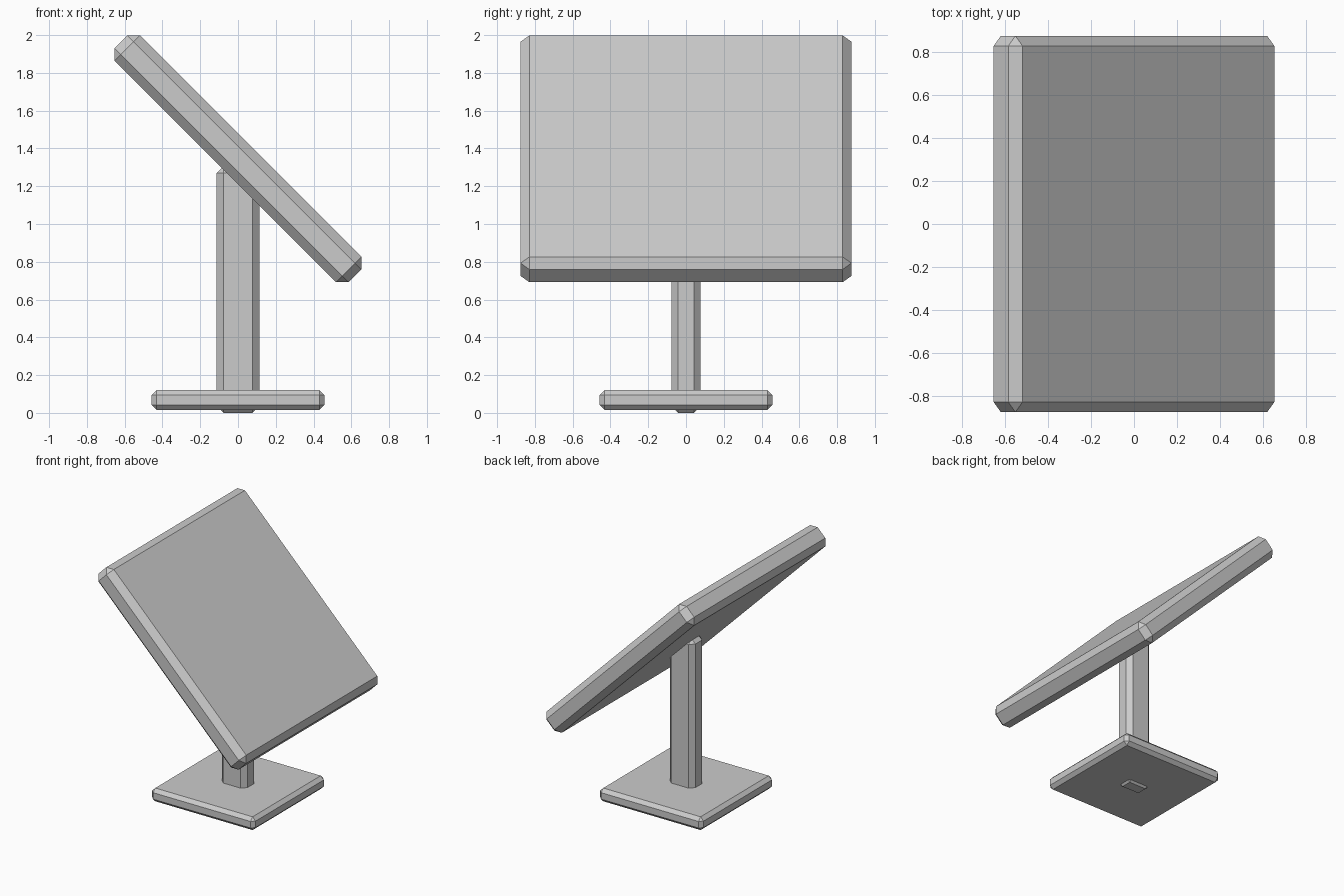
import bpy
import bmesh
from math import radians
from mathutils import Matrix

if "Cube" in bpy.data.objects:
    bpy.data.objects.remove(bpy.data.objects["Cube"])


def chamfered_box(name, size, centre, chamfer, tilt=0.0):
    """Box with a flat one-segment chamfer on every edge, tilted about y."""
    bm = bmesh.new()
    bmesh.ops.create_cube(bm, size=1.0, matrix=Matrix.Diagonal((*size, 1.0)))
    bmesh.ops.bevel(bm, geom=bm.edges[:], offset=chamfer, offset_type='OFFSET',
                    segments=1, profile=0.5, affect='EDGES')
    mesh = bpy.data.meshes.new(name)
    bm.to_mesh(mesh)
    bm.free()
    obj = bpy.data.objects.new(name, mesh)
    obj.location = centre
    obj.rotation_euler = (0.0, radians(tilt), 0.0)
    bpy.context.collection.objects.link(obj)
    return obj


# Square foot plate
chamfered_box("base", (0.916, 0.916, 0.106), (0, 0, 0.068), 0.027)

# Upright running through the base into the panel
chamfered_box("post", (0.226, 0.156, 1.306), (0, 0, 0.653), 0.036)

# Square panel leaning at 45 degrees
chamfered_box("panel", (1.752, 1.752, 0.19), (0, 0, 1.345), 0.047, tilt=45)
